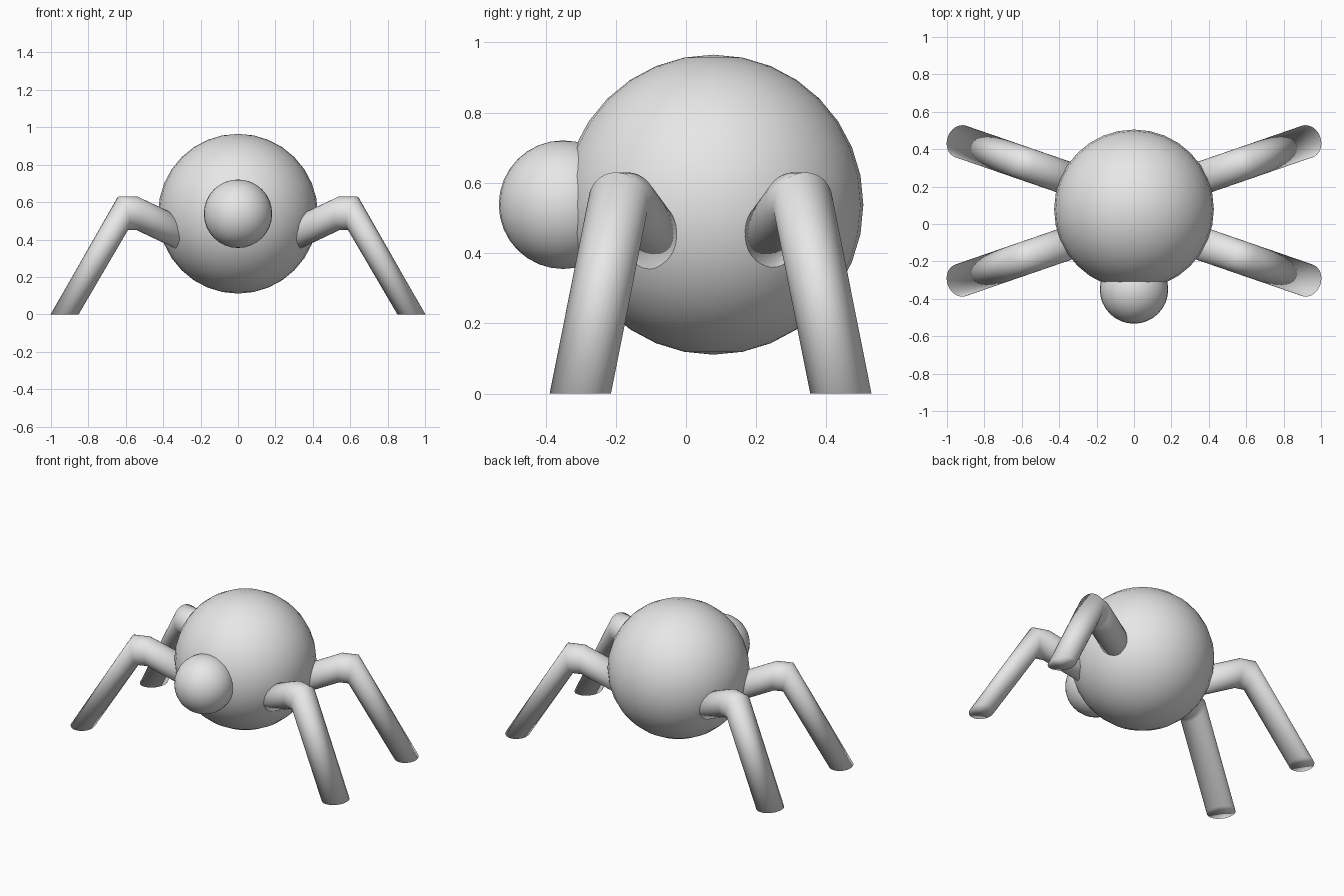
import bpy, bmesh, math
from mathutils import Vector

if "Cube" in bpy.data.objects:
    bpy.data.objects.remove(bpy.data.objects["Cube"])

grey = bpy.data.materials.new("plain grey")
grey.diffuse_color = (0.8, 0.8, 0.8, 1)
grey.use_nodes = True
grey.node_tree.nodes["Principled BSDF"].inputs["Base Color"].default_value = grey.diffuse_color


def ball(name, centre, radius):
    bpy.ops.mesh.primitive_uv_sphere_add(segments=32, ring_count=16,
                                         radius=radius, location=centre)
    ob = bpy.context.object
    ob.name = name
    ob.data.materials.append(grey)
    bpy.ops.object.shade_smooth()


# Bent leg: rings of (x, z) centre and (outward, up) half axis, joined into a tube
MID_Y = 0.07
SLOPE = 0.345                       # sideways splay of the leg, seen from above
HALF_WIDTH = 0.089
RINGS = [((0.25, 0.403), (0.0, 0.09)),       # root, hidden in the body
         ((0.54, 0.54), (0.0, 0.09)),        # knee, inner
         ((0.615, 0.54), (0.022, 0.09)),     # knee, outer
         ((0.927, 0.0), (0.073, 0.0))]       # foot, cut flat on the ground
SIDES = 32


def leg(name, sx, sy):
    bm = bmesh.new()
    out = Vector((1, SLOPE, 0)).normalized()
    side = Vector((-out.y, out.x, 0)) * HALF_WIDTH
    loops = []
    for (x, z), (a, h) in RINGS:
        centre = Vector((x, 0.371 - SLOPE * (0.927 - x), z))
        axis = out * a + Vector((0, 0, h))
        loop = []
        for i in range(SIDES):
            t = 2 * math.pi * i / SIDES
            p = centre + axis * math.cos(t) + side * math.sin(t)
            loop.append(bm.verts.new((sx * p.x, MID_Y + sy * p.y, p.z)))
        loops.append(loop)
    for a, b in zip(loops, loops[1:]):
        for i in range(SIDES):
            j = (i + 1) % SIDES
            bm.faces.new((a[i], a[j], b[j], b[i]))
    bm.faces.new(loops[0])
    bm.faces.new(loops[-1])
    bmesh.ops.recalc_face_normals(bm, faces=bm.faces[:])
    for f in bm.faces:
        f.smooth = True
    me = bpy.data.meshes.new(name)
    bm.to_mesh(me)
    bm.free()
    me.materials.append(grey)
    bpy.context.collection.objects.link(bpy.data.objects.new(name, me))


# Body and head
ball("body", (0, 0.078, 0.538), 0.427)
ball("head", (0, -0.35, 0.538), 0.183)

# Four legs
for sx, side_name in ((-1, "left"), (1, "right")):
    for sy, end_name in ((-1, "front"), (1, "back")):
        leg(f"{end_name}_{side_name}_leg", sx, sy)
